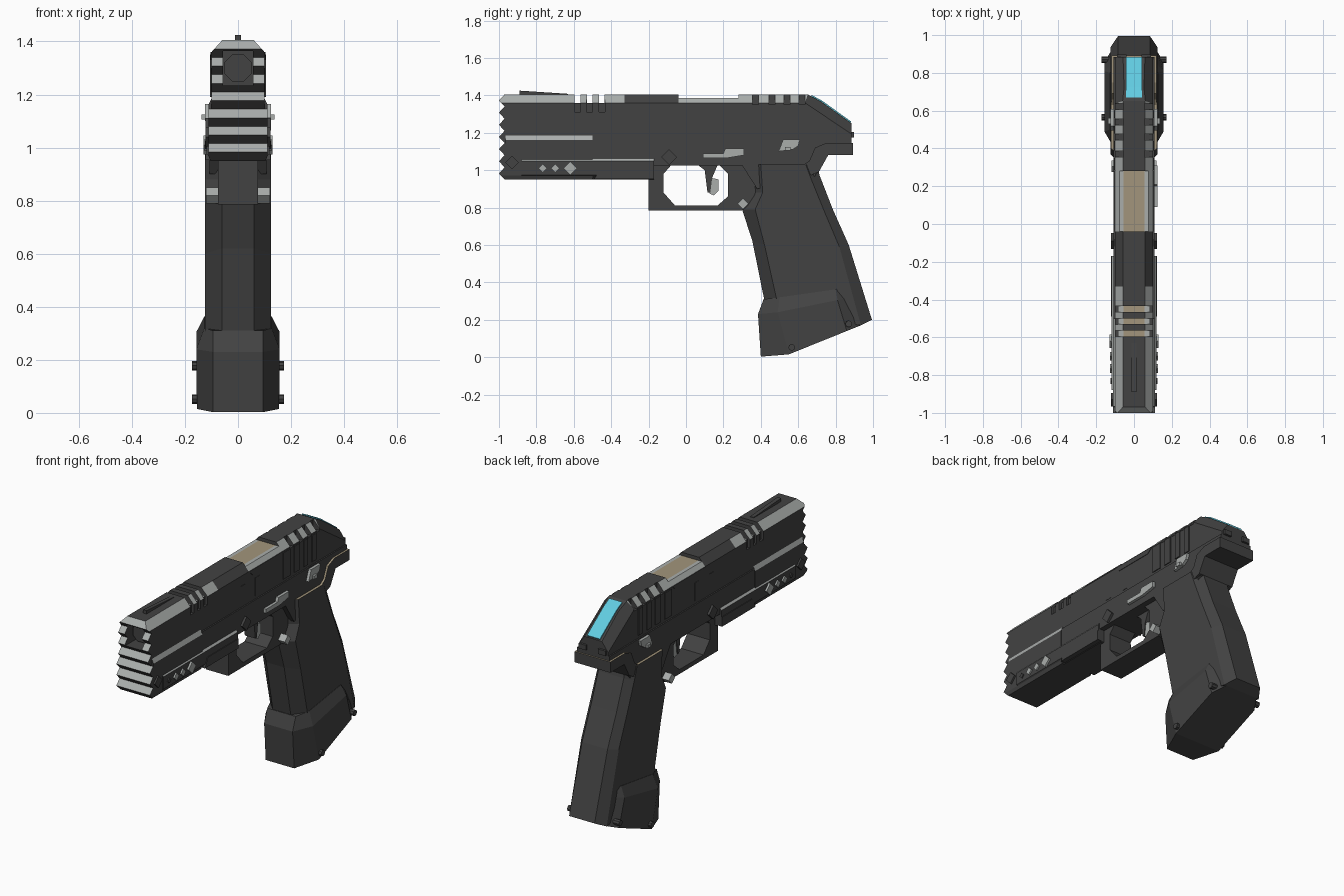
import bpy, bmesh, math
from mathutils import Vector

if "Cube" in bpy.data.objects:
    bpy.data.objects.remove(bpy.data.objects["Cube"])

DARK, LIGHT, TAN, BLUE = range(4)
MATS = []
for name, col in (("dark gunmetal", (0.055, 0.055, 0.055)), ("light grey", (0.40, 0.42, 0.41)),
                  ("tan metal", (0.36, 0.30, 0.20)), ("sight blue", (0.12, 0.60, 0.75))):
    m = bpy.data.materials.new(name)
    m.diffuse_color = (*col, 1)
    m.use_nodes = True
    m.node_tree.nodes["Principled BSDF"].inputs["Base Color"].default_value = m.diffuse_color
    MATS.append(m)


def make(name, bm, mat=DARK):
    bmesh.ops.recalc_face_normals(bm, faces=bm.faces)
    for f in bm.faces:
        f.material_index = mat
    me = bpy.data.meshes.new(name)
    bm.to_mesh(me)
    bm.free()
    for m in MATS:
        me.materials.append(m)
    ob = bpy.data.objects.new(name, me)
    bpy.context.collection.objects.link(ob)
    return ob


def prism(name, pts, lo, hi, mat=DARK, axis="x"):
    """Extrude a (y, z) profile along x, or an (x, z) profile along y."""
    bm = bmesh.new()
    put = (lambda p, t: (t, *p)) if axis == "x" else (lambda p, t: (p[0], t, p[1]))
    a = [bm.verts.new(put(p, lo)) for p in pts]
    b = [bm.verts.new(put(p, hi)) for p in pts]
    bm.faces.new(a)
    bm.faces.new(b)
    for i in range(len(pts)):
        j = (i + 1) % len(pts)
        bm.faces.new((a[i], a[j], b[j], b[i]))
    return make(name, bm, mat)


def box(name, x, y, z, mat=DARK):
    return prism(name, [(y[0], z[0]), (y[1], z[0]), (y[1], z[1]), (y[0], z[1])], x[0], x[1], mat)


def both(name, pts, lo, hi, mat=DARK):
    for s, side in ((1, "right"), (-1, "left")):
        prism(f"{side}_{name}", pts, s * lo, s * hi, mat)


def ngon(y, z, r, n=4, turn=0.0):
    return [(y + r * math.cos(turn + math.tau * i / n), z + r * math.sin(turn + math.tau * i / n))
            for i in range(n)]


def loft(name, rows, flat_front, flat_back):
    """Eight-sided rings: each row is half width, then front, front side, back side, back points."""
    bm = bmesh.new()
    rings = []
    for w, *p in rows:
        half = list(zip((flat_front, w, w, flat_back), p))
        pts = [(x, *q) for x, q in half] + [(-x, *q) for x, q in reversed(half)]
        rings.append([bm.verts.new(q) for q in pts])
    for a, b in zip(rings, rings[1:]):
        for i in range(8):
            j = (i + 1) % 8
            bm.faces.new((a[i], a[j], b[j], b[i]))
    for end in (rings[0], rings[-1]):
        for idx in ((0, 1, 6, 7), (1, 2, 5, 6), (2, 3, 4, 5)):
            bm.faces.new([end[i] for i in idx])
    return make(name, bm)


def boolean(ob, other, op="DIFFERENCE"):
    m = ob.modifiers.new("cut", "BOOLEAN")
    m.object, m.operation, m.solver = other, op, "EXACT"
    bpy.context.view_layer.objects.active = ob
    bpy.ops.object.modifier_apply(modifier=m.name)
    bpy.data.objects.remove(other)


def slice_at(ob, co, no, remove=False):
    bm = bmesh.new()
    bm.from_mesh(ob.data)
    cut = bmesh.ops.bisect_plane(bm, geom=bm.verts[:] + bm.edges[:] + bm.faces[:], plane_co=co,
                                 plane_no=no, dist=1e-5, clear_outer=remove)
    if remove:
        edges = [e for e in cut["geom_cut"] if isinstance(e, bmesh.types.BMEdge)]
        bmesh.ops.holes_fill(bm, edges=edges, sides=0)
        bmesh.ops.recalc_face_normals(bm, faces=bm.faces)
    bm.to_mesh(ob.data)
    bm.free()


def paint(ob, rule):
    for f in ob.data.polygons:
        f.material_index = rule(f.center, f.normal)


def teeth(z0, n, pitch=0.065):
    pts = [(-0.97, z0)]
    for i in range(n):
        pts += [(-1.0, z0 + pitch * (i + 0.5)), (-0.97, z0 + pitch * (i + 1))]
    return pts


def is_tooth(c, n):
    return c.y < -0.96 and n.y < -0.3 and n.z > 0.2


# Slide: side profile crossed with a chamfered section
slide = prism("slide", [(0.885, 1.165)] + [(0.885, 1.25), (0.72, 1.368), (0.65, 1.405)]
              + teeth(1.145, 4)[::-1], -0.2, 0.2)
boolean(slide, prism("section", [(-0.1, 1.1), (0.1, 1.1), (0.1, 1.36), (0.055, 1.41),
                                 (-0.055, 1.41), (-0.1, 1.36)], -1.2, 1.2, axis="y"), "INTERSECT")
# Muzzle opening, ejection port, front slots and rear chamfer notches
boolean(slide, box("muzzle_cut", (-0.057, 0.057), (-1.1, -0.86), (1.235, 1.365)))
boolean(slide, box("port_cut", (-0.2, 0.2), (-0.04, 0.28), (1.385, 1.5)))
for y in (-0.595, -0.53, -0.465):
    boolean(slide, box("slot_cut", (-0.2, 0.2), (y, y + 0.03), (1.36, 1.5)))
    for s in (-1, 1):
        boolean(slide, box("slot_side_cut", (s * 0.085, s * 0.2), (y - 0.001, y + 0.031), (1.31, 1.5)))
for y in (0.355, 0.445, 0.525, 0.605):
    for s in (-1, 1):
        boolean(slide, box("notch_cut", (s * 0.055, s * 0.2), (y, y + 0.032), (1.35, 1.5)))
for s in (-1, 1):
    slice_at(slide, (s * 0.06, 0.765, 1.328), (s * 0.75, 0.37, 0.55), remove=True)
    slice_at(slide, (s * 0.055, 0, 0), (1, 0, 0))
for y in (-0.33, -0.04, 0.28):
    slice_at(slide, (0, y, 0), (0, 1, 0))


def slide_rule(c, n):
    if is_tooth(c, n):
        return LIGHT
    if n.z > 0.9 and c.z > 1.34 and (-0.04 < c.y < 0.28 or (-0.6 < c.y < -0.43 and c.z < 1.37)):
        return TAN if abs(c.x) < 0.055 else LIGHT
    if n.z > 0.4 and abs(n.x) > 0.4 and c.z > 1.34 and c.y < 0.65 and not -0.33 < c.y < -0.04:
        return LIGHT
    return DARK


paint(slide, slide_rule)
prism("barrel", [(x, z) for x, z in ngon(0, 1.3, 0.056, 8, math.pi / 8)], -0.93, -0.84, axis="y")

# Slide side details: rear ribs, port surround, panel ribs
for y0, y1 in ((0.285, 0.35), (0.39, 0.44), (0.48, 0.52), (0.56, 0.60)):
    both("rear_rib", [(y0, 1.19), (y1, 1.19), (y1, 1.35), (y0, 1.35)], 0.09, 0.105)
both("port_surround", [(-0.04, 1.36), (-0.01, 1.33), (0.24, 1.33), (0.28, 1.36)], 0.09, 0.103)
for y in (-0.12, 0.02):
    both("panel_rib", [(y, 1.19), (y + 0.04, 1.19), (y + 0.04, 1.3), (y, 1.3)], 0.09, 0.102)

# Sights: front blade, blue rear panel, rear nubs
prism("front_sight", [(-0.89, 1.40), (-0.63, 1.40), (-0.63, 1.408), (-0.89, 1.425)], -0.012, 0.012)
prism("blue_sight_panel", [(0.722, 1.367), (0.88, 1.254), (0.883, 1.26), (0.724, 1.374),
                           (0.67, 1.402), (0.67, 1.395)], -0.043, 0.043, BLUE)
both("rear_nub", [(0.87, 1.175), (0.898, 1.175), (0.898, 1.205), (0.87, 1.205)], 0.04, 0.09)

# Front shroud with toothed nose and light sloping shoulder
shroud = prism("front_shroud", [(-0.5, 0.95), (-0.5, 1.19), (-0.965, 1.19), (-0.965, 1.145)]
               + teeth(0.95, 3)[::-1], -0.2, 0.2)
boolean(shroud, prism("section", [(-0.1, 0.94), (0.1, 0.94), (0.112, 0.97), (0.112, 1.16), (0.098, 1.19),
                                  (-0.098, 1.19), (-0.112, 1.16), (-0.112, 0.97)], -1.2, 1.2, axis="y"),
        "INTERSECT")
paint(shroud, lambda c, n: LIGHT if is_tooth(c, n) or (n.z > 0.2 and c.z > 1.15) else DARK)

# Lower rail with light ledge
rail = prism("lower_rail", [(-0.09, 0.95), (0.09, 0.95), (0.118, 0.975), (0.118, 1.05), (0.106, 1.064),
                            (-0.106, 1.064), (-0.118, 1.05), (-0.118, 0.975)], -0.88, -0.17, axis="y")
paint(rail, lambda c, n: LIGHT if n.z > 0.3 else DARK)
both("rail_panel", [(-0.49, 0.953), (-0.17, 0.953), (-0.17, 1.01), (-0.46, 1.01)], 0.08, 0.122)

# Diamond studs
for y, z, r, x, mat in ((-0.62, 1.01, 0.036, 0.13, LIGHT), (-0.70, 1.01, 0.023, 0.127, LIGHT),
                        (-0.765, 1.01, 0.023, 0.127, LIGHT), (-0.83, 1.01, 0.016, 0.125, DARK),
                        (-0.93, 1.04, 0.036, 0.122, DARK), (-0.09, 1.07, 0.042, 0.122, DARK),
                        (0.305, 0.82, 0.03, 0.12, LIGHT)):
    both("diamond_stud", ngon(y, z, r), 0.05, x, mat)

# Frame
prism("frame", [(-0.5, 0.96), (-0.18, 0.96), (-0.18, 1.025), (0.3, 1.025), (0.38, 0.9), (0.68, 0.95),
                (0.75, 1.085), (0.885, 1.085), (0.885, 1.172), (-0.5, 1.172)], -0.108, 0.108)
tail = prism("beavertail", [(0.60, 1.02), (0.63, 1.03), (0.66, 1.05), (0.69, 1.12), (0.75, 1.145),
                            (0.892, 1.145), (0.892, 1.08), (0.76, 1.08), (0.71, 0.99), (0.66, 0.97)],
             -0.12, 0.12)
paint(tail, lambda c, n: TAN if n.z > 0.3 else DARK)

# Trigger guard and trigger
guard = prism("trigger_guard", [(-0.2, 1.035), (-0.2, 0.785), (0.30, 0.785), (0.38, 0.85), (0.38, 1.035)],
              -0.075, 0.075)
boolean(guard, prism("guard_hole", [(-0.12, 0.98), (-0.12, 0.88), (-0.06, 0.812), (0.17, 0.812),
                                    (0.225, 0.86), (0.225, 0.98), (0.18, 1.026), (-0.08, 1.026)], -0.3, 0.3))
prism("trigger_stem", [(0.06, 1.03), (0.10, 1.0), (0.115, 0.88), (0.13, 0.88), (0.14, 0.96), (0.17, 1.03)],
      -0.035, 0.035)
prism("trigger", [(0.13, 0.96), (0.125, 0.875), (0.15, 0.865), (0.175, 0.89), (0.175, 0.95)],
      -0.03, 0.03, LIGHT)

# Slide release lever (right side) and safety catches
prism("release_lever", [(0.09, 1.065), (0.22, 1.065), (0.31, 1.08), (0.31, 1.115), (0.21, 1.115),
                        (0.20, 1.09), (0.09, 1.09)], 0.1, 0.125, LIGHT)
both("safety_catch", [(0.495, 1.10), (0.57, 1.11), (0.60, 1.13), (0.61, 1.165), (0.52, 1.165)],
     0.1, 0.125, LIGHT)
both("safety_nub", [(0.53, 1.105), (0.56, 1.105), (0.56, 1.125), (0.53, 1.125)], 0.1, 0.138, LIGHT)

# Grip with tan upper edge
grip = loft("grip", [
    (0.123, (0.35, 1.03), (0.40, 1.03), (0.64, 1.03), (0.70, 1.03)),
    (0.124, (0.36, 0.88), (0.41, 0.88), (0.67, 0.95), (0.715, 0.97)),
    (0.125, (0.30, 0.79), (0.37, 0.79), (0.735, 0.79), (0.785, 0.79)),
    (0.125, (0.355, 0.62), (0.42, 0.60), (0.82, 0.59), (0.87, 0.60)),
    (0.125, (0.43, 0.25), (0.50, 0.24), (0.935, 0.17), (0.994, 0.20))], 0.06, 0.085)
paint(grip, lambda c, n: TAN if c.z > 1.02 and n.z > 0.9 else DARK)

# Magazine base with flare and pins
loft("magazine_base", [
    (0.127, (0.415, 0.31), (0.50, 0.32), (0.80, 0.363), (0.845, 0.37)),
    (0.157, (0.385, 0.23), (0.49, 0.24), (0.81, 0.305), (0.86, 0.315)),
    (0.155, (0.40, 0.003), (0.55, 0.015), (0.86, 0.14), (0.935, 0.17))], 0.095, 0.11)
for y, z in ((0.565, 0.052), (0.87, 0.178)):
    both("base_pin", ngon(y, z, 0.018, 8), 0.12, 0.173)
